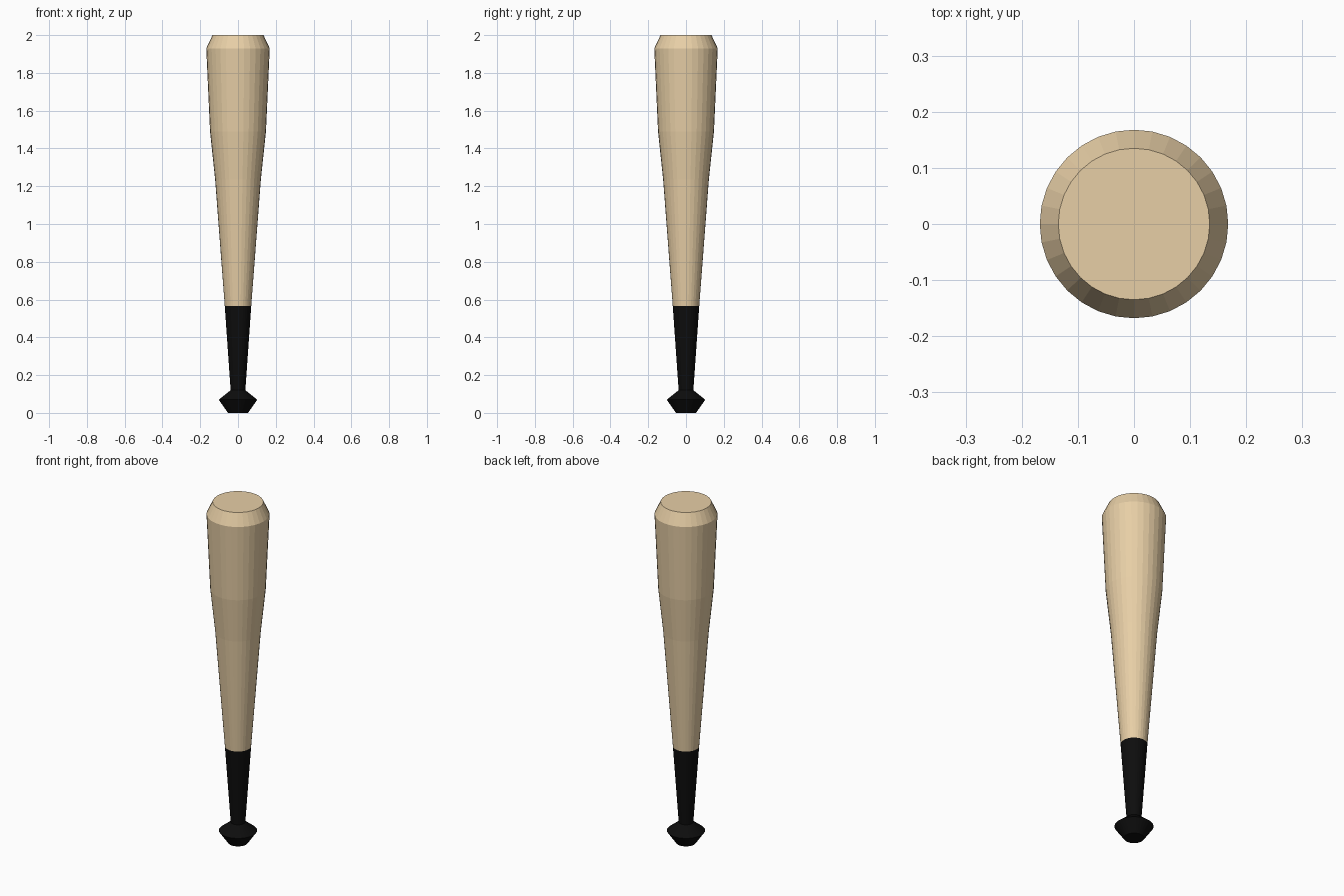
import bpy, bmesh
from math import cos, sin, tau

if "Cube" in bpy.data.objects:
    bpy.data.objects.remove(bpy.data.objects["Cube"])

SIDES = 32


def material(name, color):
    m = bpy.data.materials.new(name)
    m.diffuse_color = (*color, 1)
    m.use_nodes = True
    m.node_tree.nodes["Principled BSDF"].inputs["Base Color"].default_value = m.diffuse_color
    return m


def lathe(name, profile, mat, cap_bottom=False, cap_top=False):
    """Flat-shaded turned part from (radius, height) pairs."""
    bm = bmesh.new()
    rings = [[bm.verts.new((r * cos(tau * i / SIDES), r * sin(tau * i / SIDES), z))
              for i in range(SIDES)] for r, z in profile]
    for low, high in zip(rings, rings[1:]):
        for i in range(SIDES):
            j = (i + 1) % SIDES
            bm.faces.new((low[i], low[j], high[j], high[i]))
    if cap_bottom:
        bm.faces.new(rings[0][::-1])
    if cap_top:
        bm.faces.new(rings[-1])
    mesh = bpy.data.meshes.new(name)
    bm.to_mesh(mesh)
    bm.free()
    mesh.materials.append(mat)
    obj = bpy.data.objects.new(name, mesh)
    bpy.context.collection.objects.link(obj)
    return obj


wood = material("pale_wood", (0.80, 0.62, 0.38))
black = material("black_grip", (0.004, 0.004, 0.004))

# Knob and wrapped handle
lathe("grip", [(0.053, 0), (0.102, 0.07), (0.039, 0.12), (0.07, 0.565)],
      black, cap_bottom=True)

# Tapered wooden barrel with a bevelled end
lathe("barrel", [(0.07, 0.565), (0.121, 1.235), (0.148, 1.49), (0.168, 1.93), (0.135, 2.0)],
      wood, cap_top=True)
